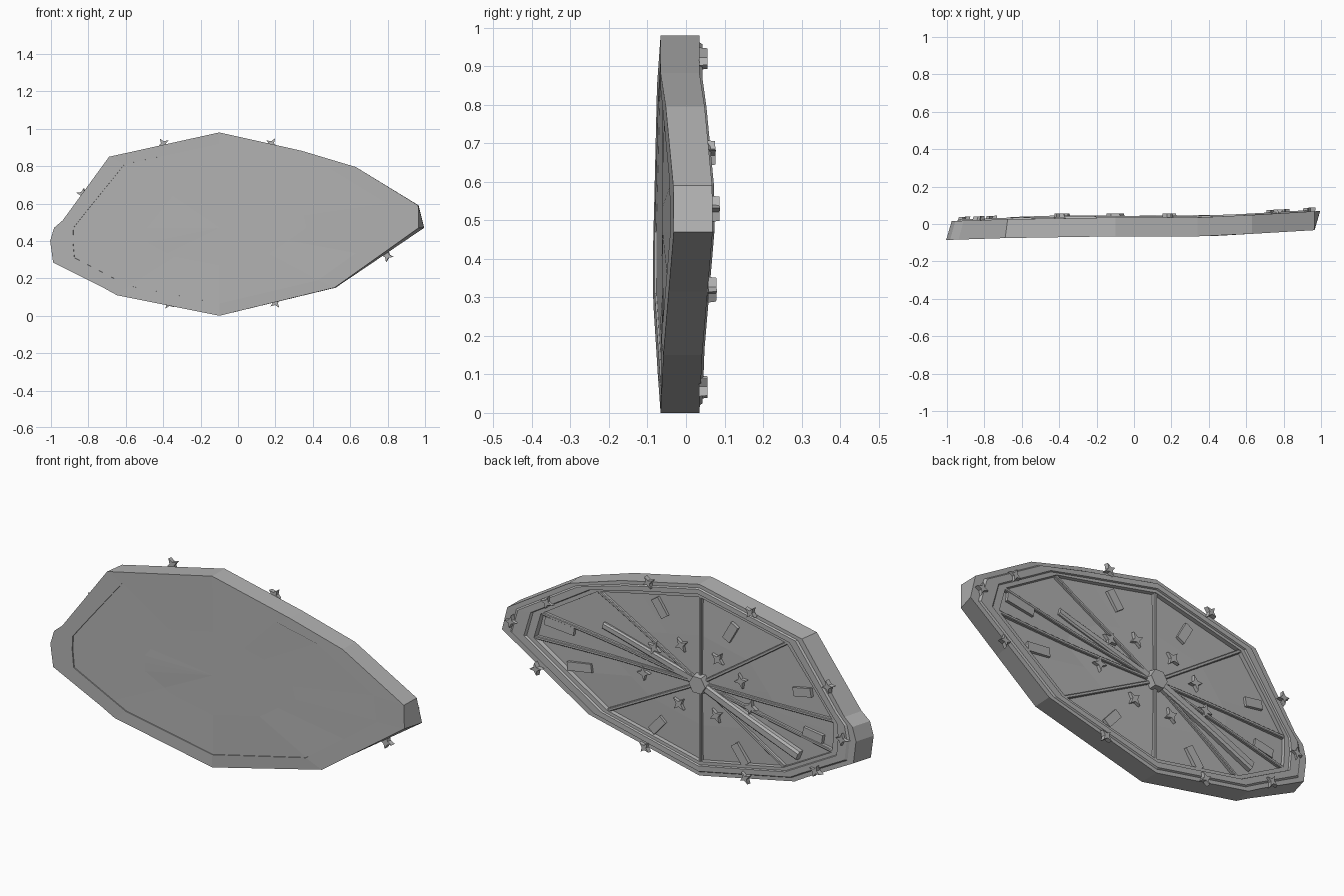
import bpy, bmesh, math

cube = bpy.data.objects.get("Cube")
if cube:
    bpy.data.objects.remove(cube)

grey = bpy.data.materials.new("plain grey")
grey.use_nodes = True
grey.diffuse_color = (0.45, 0.45, 0.45, 1)
grey.node_tree.nodes["Principled BSDF"].inputs["Base Color"].default_value = (0.45, 0.45, 0.45, 1)

HUB = (-0.10, 0.47)

# Outer edge and matching inner border, as (x, z)
OUTER = [(-.10, .98), (.34, .882), (.63, .795), (.965, .59), (.985, .47), (.76, .315),
         (.52, .15), (-.10, 0), (-.64, .11), (-.71, .15), (-.97, .285), (-.985, .40),
         (-.965, .47), (-.92, .51), (-.68, .85)]
INNER = [(-.10, .92), (.26, .842), (.49, .79), (.80, .60), (.83, .47), (.64, .335),
         (.43, .19), (-.10, .065), (-.58, .16), (-.65, .197), (-.86, .31), (-.868, .40),
         (-.865, .47), (-.80, .555), (-.60, .81)]
CORNERS = [0, 2, 3, 4, 6, 7, 8, 10, 12, 14]


def clamp(t):
    return min(max(t, 0), 1)


def warp(x, y, z):
    """Bend the ends of the flat shape: right end back, left end forward."""
    end = clamp((abs(x) - 0.4) / 0.6)
    if x > 0:
        return (x + 0.3 * y * end * clamp((0.6 - z) / 0.13), y + 0.035 * end, z)
    return (x + 0.3 * y * end, y - 0.02 * end, z)


def finish(name, bm):
    for v in bm.verts:
        v.co = warp(*v.co)
    bmesh.ops.recalc_face_normals(bm, faces=bm.faces)
    mesh = bpy.data.meshes.new(name)
    bm.to_mesh(mesh)
    bm.free()
    mesh.materials.append(grey)
    obj = bpy.data.objects.new(name, mesh)
    bpy.context.collection.objects.link(obj)


def mix(a, b, t):
    return tuple(p + (q - p) * t for p, q in zip(a, b))


def bridge(bm, a, b):
    n = len(a)
    for i in range(n):
        j = (i + 1) % n
        bm.faces.new((a[i], a[j], b[j], b[i]))


def prism(name, points, y0, y1, top_scale=1.0):
    """Extrude an (x, z) polygon from y0 to y1."""
    bm = bmesh.new()
    cx = sum(p[0] for p in points) / len(points)
    cz = sum(p[1] for p in points) / len(points)
    low = [bm.verts.new((x, y0, z)) for x, z in points]
    high = [bm.verts.new((cx + (x - cx) * top_scale, y1, cz + (z - cz) * top_scale))
            for x, z in points]
    bridge(bm, low, high)
    bm.faces.new(low)
    bm.faces.new(high)
    finish(name, bm)


def bar(name, p, q, w0, w1, y0, y1, steps=6):
    """Bar with a chamfered back, following the bend from p to q."""
    dx, dz = q[0] - p[0], q[1] - p[1]
    length = math.hypot(dx, dz)
    nx, nz = -dz / length, dx / length
    bm = bmesh.new()
    rings = []
    for i in range(steps + 1):
        x, z = mix(p, q, i / steps)
        w = (w0 + (w1 - w0) * i / steps) / 2
        section = [(-w, y0), (-w, y1 - w * .4), (-w * .6, y1),
                   (w * .6, y1), (w, y1 - w * .4), (w, y0)]
        rings.append([bm.verts.new((x + nx * s, y, z + nz * s)) for s, y in section])
    for a, b in zip(rings, rings[1:]):
        bridge(bm, a, b)
    bm.faces.new(rings[0])
    bm.faces.new(rings[-1])
    finish(name, bm)


def star(name, x, z, r, y0, y1):
    turn = math.atan2(z - HUB[1], x - HUB[0])
    pts = []
    for i in range(8):
        rad = r if i % 2 == 0 else r * 0.38
        a = turn + i * math.pi / 4
        pts.append((x + rad * math.cos(a), z + rad * math.sin(a)))
    prism(name, pts, y0, y1, 0.92)


# Shell: rings of (border inset, shrink towards the hub, depth)
RINGS = [(1, .5, -.061), (1, 0, -.061), (1, 0, -.066), (0, 0, -.066), (0, 0, .035),
         (.3, 0, .035), (.38, 0, .043), (.8, 0, .043), (.85, 0, .034), (1.1, 0, .034),
         (1.13, 0, .014), (1.13, .45, .018)]
bm = bmesh.new()
loops = []
for inset, shrink, y in RINGS:
    loop = []
    for o, i in zip(OUTER, INNER):
        x, z = mix(mix(o, i, inset), HUB, shrink)
        loop.append(bm.verts.new((x, y, z)))
    loops.append(loop)
for a, b in zip(loops, loops[1:]):
    bridge(bm, a, b)
for loop, y in ((loops[0], -.061), (loops[-1], .02)):
    centre = bm.verts.new((HUB[0], y, HUB[1]))
    for i in range(len(loop)):
        bm.faces.new((loop[i], loop[(i + 1) % len(loop)], centre))
finish("shell", bm)

# Spokes from the hub to each corner
for n, i in enumerate(CORNERS):
    bar(f"spoke_{n + 1}", HUB, mix(OUTER[i], INNER[i], 1.12), .016, .016, 0, .031)

# Long cross beam in two tapered halves
bar("beam_right", HUB, (-.66, .245), .045, .05, 0, .046)
bar("beam_left", HUB, (.45, .62), .04, .035, 0, .032)

# Hub
hexagon = [(HUB[0] + .055 * math.cos(k * math.pi / 3), HUB[1] + .055 * math.sin(k * math.pi / 3))
           for k in range(6)]
prism("hub", hexagon, 0, .055, 0.85)

# Star studs around the rim
RIM = [(-.40, .92), (.18, .92), (.74, .675), (.93, .53), (.79, .32),
       (.20, .07), (-.37, .065), (-.77, .2), (-.92, .40), (-.84, .65)]
for n, (x, z) in enumerate(RIM):
    star(f"rim_stud_{n + 1}", x, z, .034, .034, .056)

# Star studs around the hub
FIELD = [(-.20, .62), (.008, .638), (.16, .583), (.22, .438),
         (.02, .333), (-.19, .328), (-.385, .423), (-.33, .543)]
for n, (x, z) in enumerate(FIELD):
    star(f"hub_stud_{n + 1}", x, z, .04, .01, .034)

# Radial blocks near the border, as (x, z, length)
BLOCKS = [(.13, .795, .1), (.685, .56, .16), (.575, .375, .13), (.145, .19, .1),
          (-.325, .165, .11), (-.735, .368, .11), (-.675, .573, .1), (-.27, .775, .1)]
for n, (x, z, length) in enumerate(BLOCKS):
    a = math.atan2(z - HUB[1], x - HUB[0])
    c, s = math.cos(a), math.sin(a)
    pts = [(x + c * u * length / 2 - s * v, z + s * u * length / 2 + c * v)
           for u, v in ((-1, -.022), (1, -.022), (1, .022), (-1, .022))]
    prism(f"block_{n + 1}", pts, 0, .03)
